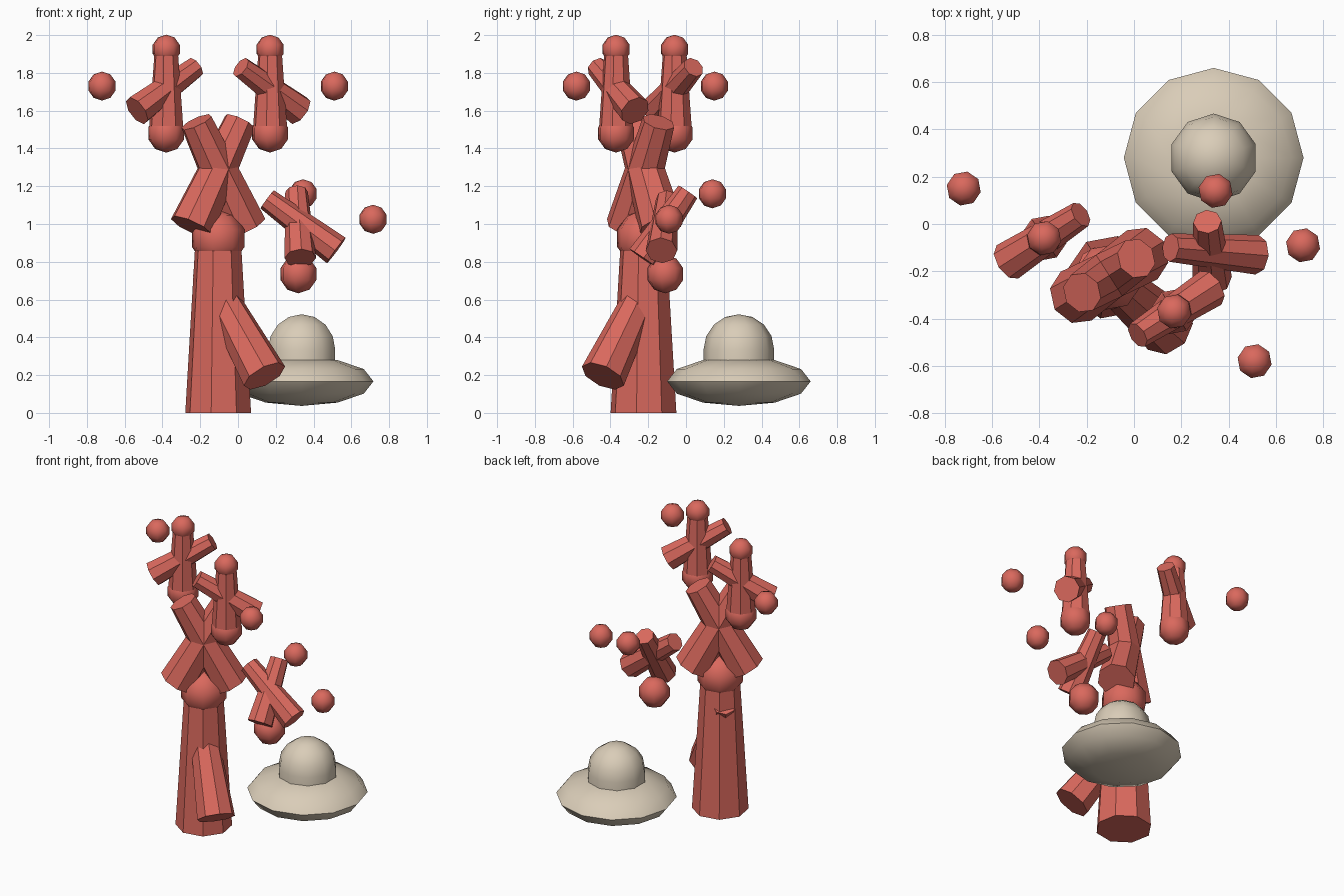
import bpy
import math
from mathutils import Vector, Matrix

if "Cube" in bpy.data.objects:
    bpy.data.objects.remove(bpy.data.objects["Cube"])

TURN = math.radians(33)  # shared heading of the whole tree


def material(name, rgb):
    m = bpy.data.materials.new(name)
    m.use_nodes = True
    m.diffuse_color = (*rgb, 1)
    m.node_tree.nodes["Principled BSDF"].inputs["Base Color"].default_value = (*rgb, 1)
    return m


coral_red = material("coral red", (0.70, 0.14, 0.11))
sand = material("sand", (0.70, 0.61, 0.48))


def lathe(name, profile, sides, mat, matrix, phase=0.0):
    """Spin (radius, height) points around z, then place with a matrix."""
    verts, faces, rings = [], [], []
    for r, h in profile:
        start = len(verts)
        count = 1 if r == 0 else sides
        for i in range(count):
            a = phase + math.tau * i / sides
            verts.append((r * math.cos(a), r * math.sin(a), h))
        rings.append([start + i % count for i in range(sides)])
    for low, high in zip(rings, rings[1:]):
        for i in range(sides):
            j = (i + 1) % sides
            corners = [low[i], low[j], high[j], high[i]]
            faces.append(list(dict.fromkeys(corners)))
    if profile[0][0]:
        faces.append(rings[0][::-1])
    if profile[-1][0]:
        faces.append(rings[-1])
    mesh = bpy.data.meshes.new(name)
    mesh.from_pydata(verts, [], faces)
    mesh.materials.append(mat)
    ob = bpy.data.objects.new(name, mesh)
    ob.matrix_world = matrix
    bpy.context.collection.objects.link(ob)
    bpy.ops.object.select_all(action="DESELECT")
    ob.select_set(True)
    bpy.context.view_layer.objects.active = ob
    bpy.ops.object.shade_smooth_by_angle(angle=math.radians(40))
    return ob


def limb(name, base, tip, r_base, r_tip):
    """Eight-sided tapered limb from base to tip."""
    base, tip = Vector(base), Vector(tip)
    axis = tip - base
    length = axis.length
    axis.normalize()
    if axis.z > 0.999:
        side = Vector((math.cos(TURN), math.sin(TURN), 0))
    else:
        side = axis.cross(Vector((0, 0, 1))).normalized()
    basis = Matrix((side, axis.cross(side), axis)).transposed().to_4x4()
    lathe(name, [(r_base, 0), (r_tip, length)], 8, coral_red,
          Matrix.Translation(base) @ basis)


def ball(name, centre, r):
    """Knobbly eight-sided ball with five bands."""
    prof = [(r * math.sin(math.pi * k / 5) if 0 < k < 5 else 0,
             -r * math.cos(math.pi * k / 5)) for k in range(6)]
    lathe(name, prof, 8, coral_red, Matrix.Translation(centre), TURN)


# Trunk and its joint
limb("trunk", (-0.105, -0.225, 0), (-0.105, -0.225, 0.93), 0.178, 0.122)
ball("trunk_joint", (-0.105, -0.225, 0.925), 0.15)

# Low side branch
limb("low_branch", (0.14, -0.44, 0.195), (-0.17, -0.17, 0.76), 0.122, 0.078)

# Main crossing fork
limb("fork_left", (-0.245, -0.305, 0.985), (0.01, -0.145, 1.54), 0.122, 0.088)
limb("fork_right", (0.035, -0.13, 0.985), (-0.22, -0.29, 1.54), 0.122, 0.088)

# Two upper clusters: joint, post, tip and a crossing twig
for label, x, y, s in (("right", -0.38, -0.06, 1), ("left", 0.17, -0.37, -1)):
    ball(label + "_cluster_joint", (x, y, 1.48), 0.102)
    limb(label + "_post", (x, y, 1.5), (x, y, 1.93), 0.093, 0.062)
    ball(label + "_post_tip", (x, y, 1.925), 0.077)
    limb(label + "_twig", (x - s * 0.155, y - s * 0.1, 1.6),
         (x + s * 0.155, y + s * 0.1, 1.83), 0.084, 0.058)
    ball(label + "_floating_tip", (x - 0.34 * s, y + 0.21 * s, 1.73), 0.077)

# Low cluster of two crossing twigs
ball("low_cluster_joint", (0.32, -0.11, 0.735), 0.102)
limb("low_twig_side", (0.52, -0.13, 0.86), (0.155, -0.1, 1.13), 0.084, 0.06)
limb("low_twig_back", (0.33, -0.23, 0.82), (0.31, 0.01, 1.17), 0.084, 0.06)
ball("low_side_tip", (0.715, -0.09, 1.025), 0.077)
ball("low_back_tip", (0.345, 0.14, 1.16), 0.077)

# Flattened disc with a domed top
place = Matrix.Translation((0.337, 0.28, 0))
disc = [(0.38 * math.sin(math.pi * k / 6) if 0 < k < 6 else 0,
         0.167 - 0.13 * math.cos(math.pi * k / 6)) for k in range(7)]
lathe("disc", disc, 12, sand, place)
dome = [(0.187, 0.25)] + [(0.187 * math.cos(math.pi * k / 8) if k < 4 else 0,
        0.335 + 0.187 * math.sin(math.pi * k / 8)) for k in range(5)]
lathe("dome", dome, 10, sand, place, math.pi / 2)
